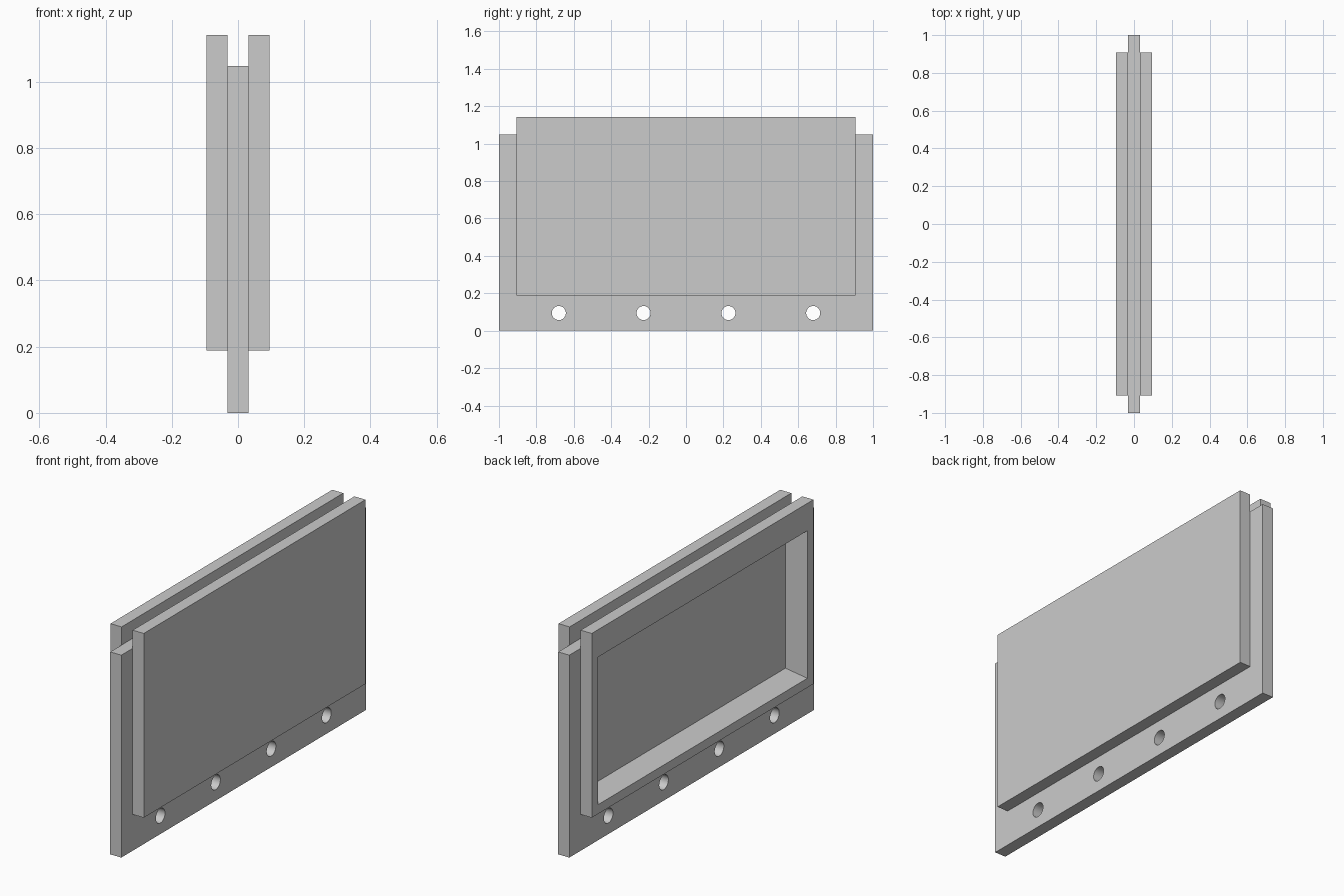
import bpy
import bmesh
import math
from mathutils import Matrix

if "Cube" in bpy.data.objects:
    bpy.data.objects.remove(bpy.data.objects["Cube"], do_unlink=True)

THICK = 0.0635             # thickness of every layer
INNER, OUTER = THICK / 2, THICK * 1.5
TAPER = 0.46               # how much the pocket walls close in per unit of depth

grey = bpy.data.materials.new("plain grey")
grey.use_nodes = True
colour = (0.6, 0.6, 0.6, 1)
grey.diffuse_color = colour
grey.node_tree.nodes["Principled BSDF"].inputs["Base Color"].default_value = colour


def rectangle(half_width, bottom, top):
    """Outline in the (y, z) plane."""
    return [(-half_width, bottom), (half_width, bottom),
            (half_width, top), (-half_width, top)]


def circle(y, z, radius, sides=40):
    return [(y + radius * math.cos(math.tau * i / sides),
             z + radius * math.sin(math.tau * i / sides)) for i in range(sides)]


def panel(name, x, outlines):
    """Flat sheet: first outline is the edge, the rest are openings."""
    curve = bpy.data.curves.new(name + "_profile", "CURVE")
    curve.dimensions = "2D"
    curve.fill_mode = "BOTH"
    curve.extrude = THICK / 2
    for points in outlines:
        spline = curve.splines.new("POLY")
        spline.points.add(len(points) - 1)
        for point, (y, z) in zip(spline.points, points):
            point.co = (y, z, 0, 1)
        spline.use_cyclic_u = True
    source = bpy.data.objects.new(name + "_profile", curve)
    bpy.context.collection.objects.link(source)
    graph = bpy.context.evaluated_depsgraph_get()
    mesh = bpy.data.meshes.new_from_object(source.evaluated_get(graph))
    bpy.data.objects.remove(source, do_unlink=True)
    bpy.data.curves.remove(curve)

    # Stand the sheet upright and weld it into a clean solid
    upright = Matrix.Rotation(math.pi / 2, 4, "Z") @ Matrix.Rotation(math.pi / 2, 4, "X")
    mesh.transform(Matrix.Translation((x, 0, 0)) @ upright)
    bm = bmesh.new()
    bm.from_mesh(mesh)
    bmesh.ops.remove_doubles(bm, verts=bm.verts, dist=0.0001)
    bmesh.ops.recalc_face_normals(bm, faces=bm.faces)
    bm.to_mesh(mesh)
    bm.free()
    mesh.name = name
    mesh.materials.clear()
    mesh.materials.append(grey)
    obj = bpy.data.objects.new(name, mesh)
    bpy.context.collection.objects.link(obj)
    return obj


def pocket_cutter(x_open, x_floor):
    """Tapered block that sinks the pocket from the open side to its floor."""
    bm = bmesh.new()
    for x in (x_open, x_floor):
        inset = (x + OUTER) * TAPER
        for y, z in rectangle(0.857 - inset, 0.236 + inset, 1.0 - inset):
            bm.verts.new((x, y, z))
    bmesh.ops.convex_hull(bm, input=bm.verts)
    bmesh.ops.recalc_face_normals(bm, faces=bm.faces)
    mesh = bpy.data.meshes.new("pocket_cutter")
    bm.to_mesh(mesh)
    bm.free()
    mesh.materials.append(grey)
    obj = bpy.data.objects.new("pocket_cutter", mesh)
    obj.hide_render = True
    bpy.context.collection.objects.link(obj)
    return obj


def activate(obj):
    bpy.ops.object.select_all(action="DESELECT")
    obj.select_set(True)
    bpy.context.view_layer.objects.active = obj


cover_edge = rectangle(0.907, 0.188, 1.142)
holes = [circle(y, 0.0945, 0.0375) for y in (-0.68, -0.227, 0.227, 0.68)]

# Core sheet with bolt holes, between a closed cover and an open frame
core = panel("core_panel", 0, [rectangle(1, 0, 1.048)] + holes)
cover = panel("solid_cover", THICK, [cover_edge])
frame = panel("window_frame", -THICK, [cover_edge])

# Sink the tapered pocket through the frame and halfway into the core
cutter = pocket_cutter(-OUTER - 0.02, 0)
for part in (core, frame):
    activate(part)
    cut = part.modifiers.new("pocket", "BOOLEAN")
    cut.operation = "DIFFERENCE"
    cut.solver = "EXACT"
    cut.object = cutter
    bpy.ops.object.modifier_apply(modifier=cut.name)
bpy.data.objects.remove(cutter, do_unlink=True)

for part in (core, cover, frame):
    activate(part)
    bpy.ops.object.shade_smooth_by_angle(angle=math.radians(20))
